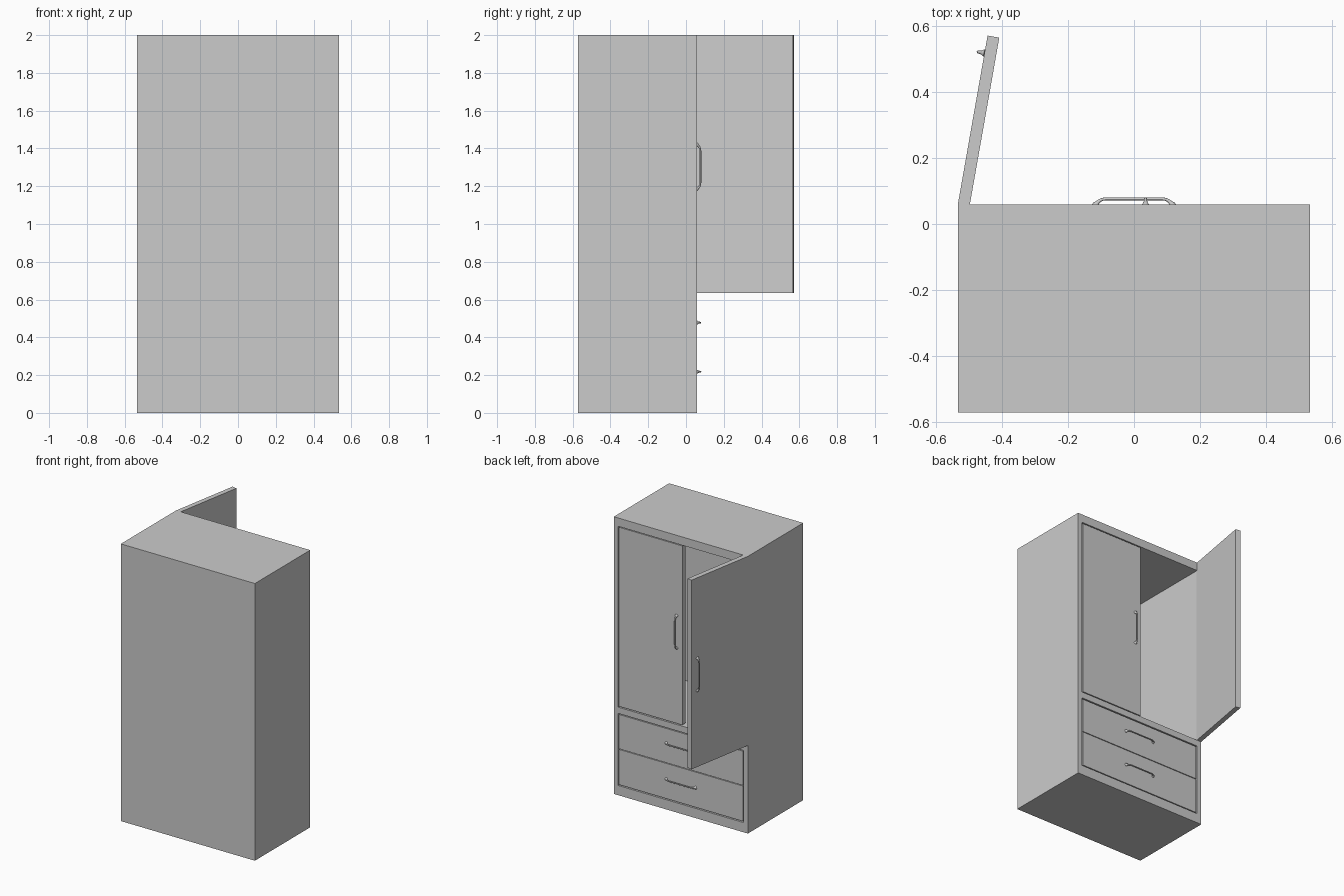
import bpy
from math import radians
from mathutils import Matrix, Vector

if "Cube" in bpy.data.objects:
    bpy.data.objects.remove(bpy.data.objects["Cube"])

W = 0.535                    # half width
YB, YF = -0.572, 0.059       # back and door-side planes
T = 0.036                    # panel thickness
FACE = YF - 0.002            # face of inset door and drawers


def box(name, lo, hi):
    x0, y0, z0 = lo
    x1, y1, z1 = hi
    verts = [(x, y, z) for x in (x0, x1) for y in (y0, y1) for z in (z0, z1)]
    faces = [(0, 1, 3, 2), (4, 6, 7, 5), (0, 4, 5, 1),
             (2, 3, 7, 6), (0, 2, 6, 4), (1, 5, 7, 3)]
    me = bpy.data.meshes.new(name)
    me.from_pydata(verts, [], faces)
    ob = bpy.data.objects.new(name, me)
    bpy.context.collection.objects.link(ob)
    return ob


def activate(ob):
    bpy.ops.object.select_all(action='DESELECT')
    ob.select_set(True)
    bpy.context.view_layer.objects.active = ob


def carve(ob, cutter):
    mod = ob.modifiers.new("cut", 'BOOLEAN')
    mod.operation = 'DIFFERENCE'
    mod.solver = 'EXACT'
    mod.object = cutter
    activate(ob)
    bpy.ops.object.modifier_apply(modifier=mod.name)
    bpy.data.objects.remove(cutter)


def handle(name, matrix):
    # bow pull with flared feet: (position along, stand-off, radius)
    half = [(0.116, -0.001, 0.012), (0.115, 0.003, 0.010), (0.111, 0.008, 0.006),
            (0.104, 0.014, 0.005), (0.096, 0.018, 0.0045), (0.085, 0.0195, 0.0045)]
    pts = [(-x, y, r) for x, y, r in half] + half[::-1]
    cu = bpy.data.curves.new(name, 'CURVE')
    cu.dimensions = '3D'
    cu.bevel_depth = 1.0
    cu.bevel_resolution = 3
    cu.use_fill_caps = True
    sp = cu.splines.new('POLY')
    sp.points.add(len(pts) - 1)
    for p, (x, y, r) in zip(sp.points, pts):
        p.co = (x, y, 0, 1)
        p.radius = r
    ob = bpy.data.objects.new(name, cu)
    bpy.context.collection.objects.link(ob)
    ob.matrix_world = matrix
    activate(ob)
    bpy.ops.object.convert(target='MESH')
    bpy.ops.object.shade_smooth_by_angle(angle=radians(40))


# Carcass with a hanging compartment and a drawer bay
carcass = box("carcass", (-W, YB, 0), (W, YF, 2))
carve(carcass, box("upper_cutter", (-0.5, YB + 0.04, 0.635), (0.5, YF + 0.1, 1.94)))
carve(carcass, box("drawer_cutter", (-0.5, YB + 0.04, 0.07), (0.5, YF + 0.1, 0.59)))

upright = Matrix.Rotation(radians(90), 4, 'Y')

# Closed door, inset in the frame
box("closed_door", (-0.01, FACE - T, 0.642), (0.493, FACE, 1.934))
handle("closed_door_handle", Matrix.Translation((0.035, FACE, 1.303)) @ upright)

# Open door, swung about its outer corner
swing = Matrix.Translation((-W, YF, 0)) @ Matrix.Rotation(radians(80), 4, 'Z')
door = box("open_door", (0, -T, 0.635), (0.521, 0, 2.0))
door.matrix_world = swing
handle("open_door_handle", swing @ Matrix.Translation((0.467, 0, 1.303)) @ upright)

# Drawers
for name, z0, z1, zh in (("lower_drawer", 0.077, 0.331, 0.218),
                         ("upper_drawer", 0.336, 0.583, 0.478)):
    box(name, (-0.493, YB + 0.08, z0), (0.493, FACE, z1))
    handle(name + "_handle", Matrix.Translation((0, FACE, zh)))
